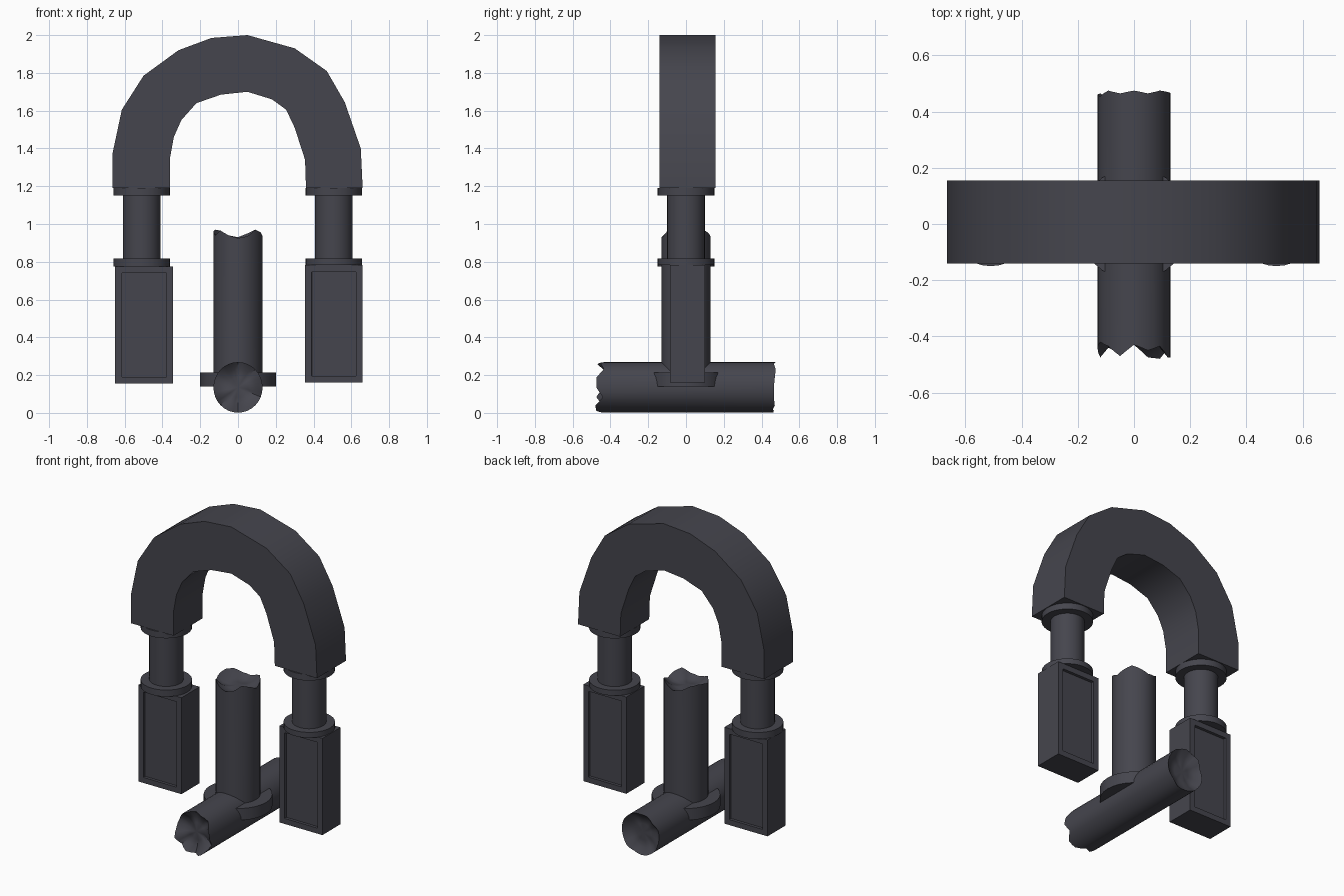
import bpy, bmesh, math
from mathutils import Vector

if "Cube" in bpy.data.objects:
    bpy.data.objects.remove(bpy.data.objects["Cube"])

stone = bpy.data.materials.new("dark_slate_grey")
stone.diffuse_color = (0.06, 0.06, 0.075, 1)
stone.use_nodes = True
stone.node_tree.nodes["Principled BSDF"].inputs["Base Color"].default_value = stone.diffuse_color


def finish(name, bm, angle=30):
    bmesh.ops.recalc_face_normals(bm, faces=bm.faces[:])
    me = bpy.data.meshes.new(name)
    bm.to_mesh(me)
    bm.free()
    me.materials.append(stone)
    me.shade_smooth()
    me.set_sharp_from_angle(angle=math.radians(angle))
    ob = bpy.data.objects.new(name, me)
    bpy.context.collection.objects.link(ob)
    return ob


def cylinder(name, x, r, z0, z1, sides=32):
    bm = bmesh.new()
    bmesh.ops.create_cone(bm, cap_ends=True, segments=sides, radius1=r, radius2=r, depth=z1 - z0)
    bmesh.ops.translate(bm, verts=bm.verts[:], vec=(x, 0, (z0 + z1) / 2))
    return finish(name, bm)


# bent arch: outer and inner outlines paired into blocks
outer = [(-.665, 1.19), (-.665, 1.37), (-.615, 1.605), (-.5, 1.785), (-.315, 1.92), (-.14, 1.985),
         (.05, 2.0), (.30, 1.93), (.47, 1.81), (.565, 1.645), (.65, 1.4), (.66, 1.19)]
inner = [(-.36, 1.19), (-.36, 1.35), (-.34, 1.46), (-.30, 1.55), (-.22, 1.64), (-.09, 1.685),
         (.05, 1.70), (.18, 1.66), (.255, 1.605), (.30, 1.51), (.355, 1.34), (.36, 1.19)]
bm = bmesh.new()
rows = []
for (ox, oz), (ix, iz) in zip(outer, inner):
    rows.append([bm.verts.new(p) for p in ((ox, -.14, oz), (ix, -.14, iz), (ix, .155, iz), (ox, .155, oz))])
for a, b in zip(rows, rows[1:]):
    for i in range(4):
        j = (i + 1) % 4
        bm.faces.new((a[i], a[j], b[j], b[i]))
bm.faces.new(rows[0])
bm.faces.new(rows[-1])
finish("arch", bm)

# legs: round column with two flanges over a panelled box
for side, cx, x0, x1, z0, z1 in (("left", -.51, -.65, -.343, .155, .775),
                                 ("right", .507, .355, .66, .16, .782)):
    cylinder(side + "_column", cx, .10, .80, 1.17)
    cylinder(side + "_upper_flange", cx, .15, 1.15, 1.19)
    cylinder(side + "_lower_flange", cx, .15, z1, .817)
    bm = bmesh.new()
    bmesh.ops.create_cube(bm, size=1)
    for v in bm.verts:
        v.co = Vector(((x0 + x1) / 2 + v.co.x * (x1 - x0), .0075 + v.co.y * .185,
                       (z0 + z1) / 2 + v.co.z * (z1 - z0)))
    bm.normal_update()
    for f in [f for f in bm.faces if abs(f.normal.y) > .9]:
        n = f.normal.copy()
        bmesh.ops.inset_region(bm, faces=[f], thickness=.05)
        ext = bmesh.ops.inset_region(bm, faces=[f], thickness=.0005)
        bmesh.ops.translate(bm, verts=f.verts[:], vec=n * -.018)
    finish(side + "_panelled_box", bm)


# broken pipes: ragged rims with hollowed ends
N, R = 32, .13


def sample(vals, i):
    t = i / N * len(vals)
    k = int(t)
    return vals[k % len(vals)] * (1 - t + k) + vals[(k + 1) % len(vals)] * (t - k)


def broken_pipe(name, low, high, place):
    bm = bmesh.new()

    def ring(vals, scale, level, mix):
        out = []
        for i in range(N):
            a = 2 * math.pi * i / N
            h = sample(vals, i) * mix + level * (1 - mix)
            out.append(bm.verts.new(place(R * scale * math.cos(a), R * scale * math.sin(a), h)))
        return out

    def bridge(a, b):
        for i in range(N):
            j = (i + 1) % N
            bm.faces.new((a[i], a[j], b[j], b[i]))

    rims = []
    for vals, inward in ((low, 1), (high, -1)):
        ragged = len(vals) > 1
        mean = sum(vals) / len(vals)
        rim = ring(vals, 1, 0, 1)
        rims.append(rim)
        if ragged:
            mid = ring(vals, .72, mean + inward * .05, .4)
            core = ring(vals, .4, mean + inward * .045, .15)
            bridge(rim, mid)
            bridge(mid, core)
            c = bm.verts.new(place(0, 0, mean + inward * .03))
            for i in range(N):
                bm.faces.new((core[i], core[(i + 1) % N], c))
        else:
            bm.faces.new(rim)
    bridge(*rims)
    finish(name, bm, 40)


front_rim = [-.475, -.475, -.435, -.45, -.43, -.47, -.435, -.42,
             -.44, -.475, -.44, -.46, -.43, -.475, -.48, -.44]
back_rim = [.465, .47, .475, .465, .475, .465, .475, .455,
            .46, .465, .45, .465, .46, .455, .47, .465]
top_rim = [.93, .95, .97, .95, .93, .94, .965, .97, .96, .94, .965, .94, .925, .935, .97, .955]
broken_pipe("lying_pipe", front_rim, back_rim, lambda u, v, h: (u, h, .135 + v * 1.03))
broken_pipe("standing_pipe", [.15], top_rim, lambda u, v, h: (u, v, h))

# collar where the pipes join
cylinder("pipe_collar", 0, .20, .14, .215)
